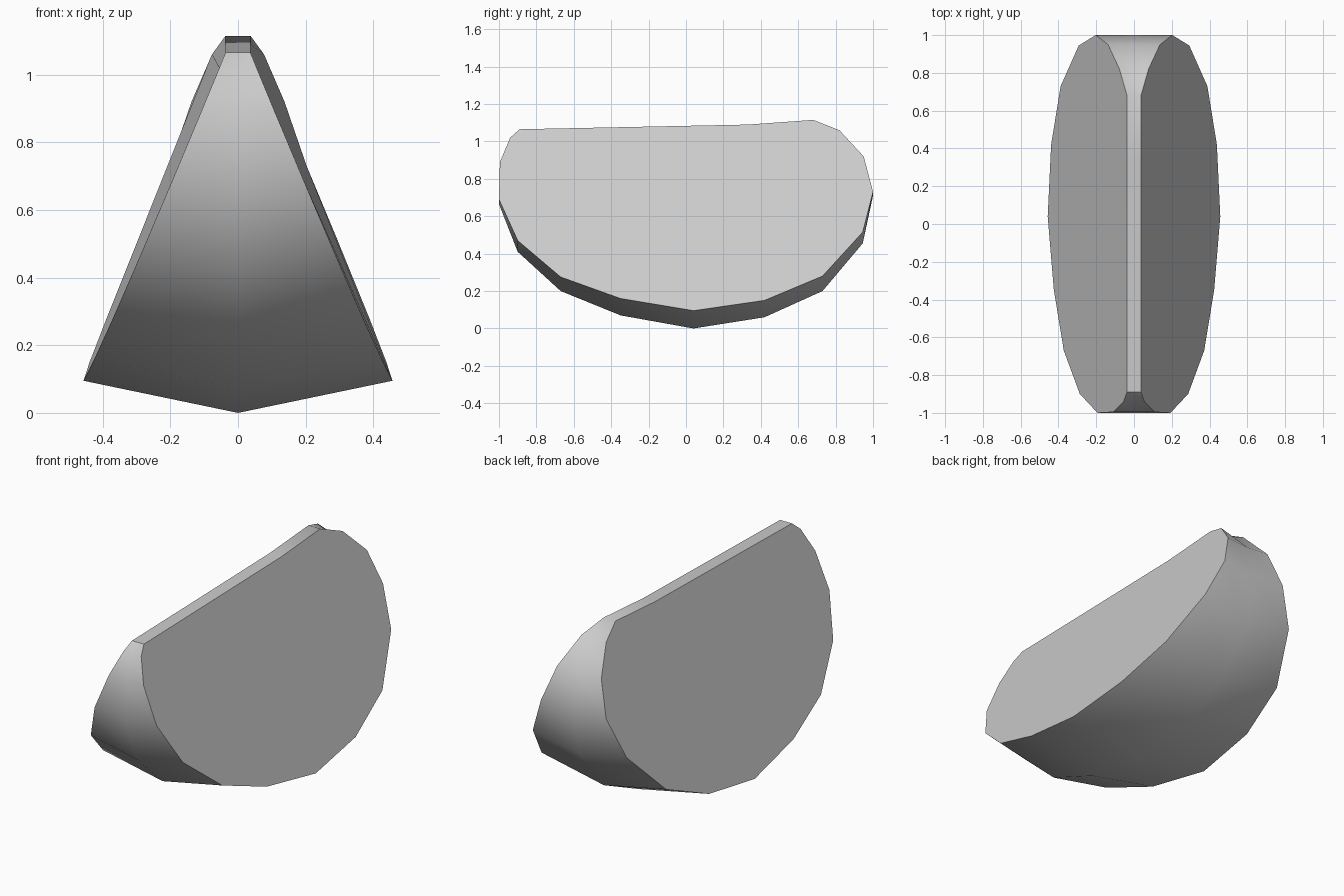
import bpy, bmesh, math

cube = bpy.data.objects.get("Cube")
if cube:
    bpy.data.objects.remove(cube, do_unlink=True)

# Outline of the flat side: (y, z, drop of the rim's middle below the edge)
PROFILE = [
    (-0.89, 1.065, 0), (0.33, 1.09, 0), (0.68, 1.115, 0),
    (0.82, 1.06, 0.025), (0.95, 0.92, 0.01), (1.0, 0.73, 0.02),
    (0.945, 0.515, 0.06), (0.73, 0.28, 0.08), (0.42, 0.15, 0.09),
    (0.04, 0.095, 0.095), (-0.35, 0.16, 0.09), (-0.67, 0.275, 0.075),
    (-0.9, 0.47, 0.06), (-1.0, 0.69, 0.025), (-0.995, 0.89, 0.005),
    (-0.94, 1.02, 0.015),
]
TOP = 0.037  # half width of the narrow top strip


def half_width(i, y, z):
    """Half width of the wedge, with a slight swell behind the peak."""
    if i < 3:
        return TOP
    swell = 0.015 if i in (3, 4) else 0
    return TOP + 0.42 * (1.115 - z) + 0.0134 * (y - 0.68) + swell


# Rows across the rim: left edge, middle, right edge
bm = bmesh.new()
rows = []
for i, (y, z, drop) in enumerate(PROFILE):
    w = half_width(i, y, z)
    rows.append([bm.verts.new(p) for p in ((w, y, z), (0, y, z - drop), (-w, y, z))])

# Rim and top strip
for a, b in zip(rows, rows[1:] + rows[:1]):
    for k in (0, 1):
        bm.faces.new((a[k], a[k + 1], b[k + 1], b[k]))

# Two flat cut sides
bm.faces.new([r[0] for r in rows])
bm.faces.new([r[2] for r in rows])
bmesh.ops.recalc_face_normals(bm, faces=bm.faces)

mesh = bpy.data.meshes.new("wedge")
bm.to_mesh(mesh)
bm.free()
wedge = bpy.data.objects.new("wedge", mesh)
bpy.context.collection.objects.link(wedge)

# Plain light grey
grey = bpy.data.materials.new("light_grey")
grey.use_nodes = True
color = (0.6, 0.6, 0.6, 1)
grey.diffuse_color = color
grey.node_tree.nodes["Principled BSDF"].inputs["Base Color"].default_value = color
mesh.materials.append(grey)

# Smooth rim, crisp cut edges
bpy.ops.object.select_all(action="DESELECT")
wedge.select_set(True)
bpy.context.view_layer.objects.active = wedge
bpy.ops.object.shade_smooth_by_angle(angle=math.radians(35))
